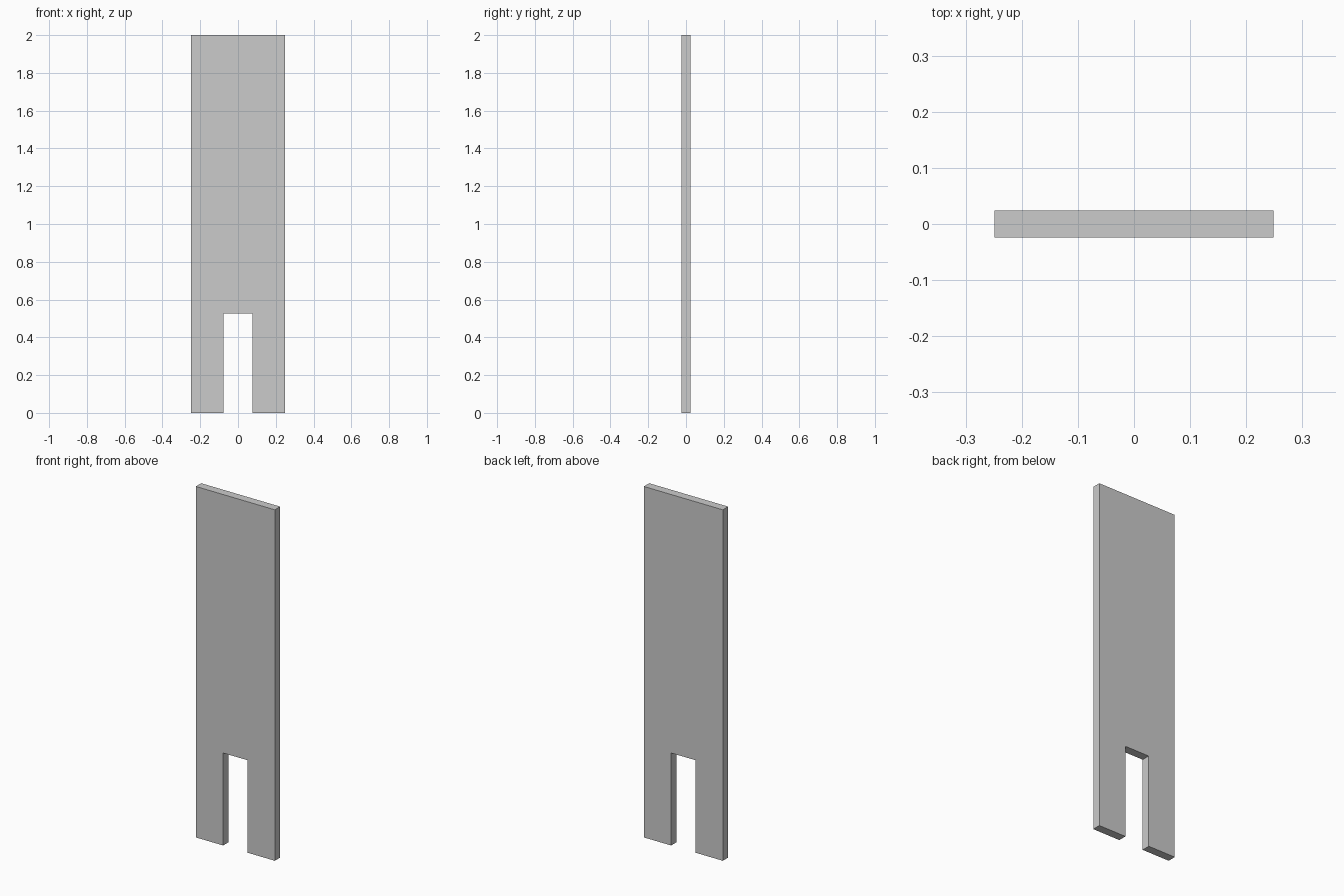
import bpy, bmesh

if "Cube" in bpy.data.objects:
    bpy.data.objects.remove(bpy.data.objects["Cube"])

HALF_W, HALF_T, HEIGHT = 0.249, 0.024, 2.0
SLOT_HALF_W, SLOT_H = 0.077, 0.527

# Right half of the front outline, mirrored to close the profile
right = [(SLOT_HALF_W, SLOT_H), (SLOT_HALF_W, 0), (HALF_W, 0), (HALF_W, HEIGHT)]
outline = right + [(-x, z) for x, z in reversed(right)]

# Slotted board: extrude the profile through its thickness
bm = bmesh.new()
face = bm.faces.new([bm.verts.new((x, -HALF_T, z)) for x, z in outline])
ext = bmesh.ops.extrude_face_region(bm, geom=[face])
back = [v for v in ext["geom"] if isinstance(v, bmesh.types.BMVert)]
bmesh.ops.translate(bm, verts=back, vec=(0, 2 * HALF_T, 0))
bmesh.ops.recalc_face_normals(bm, faces=bm.faces)

mesh = bpy.data.meshes.new("slotted_board")
bm.to_mesh(mesh)
bm.free()
bpy.context.collection.objects.link(bpy.data.objects.new("slotted_board", mesh))
